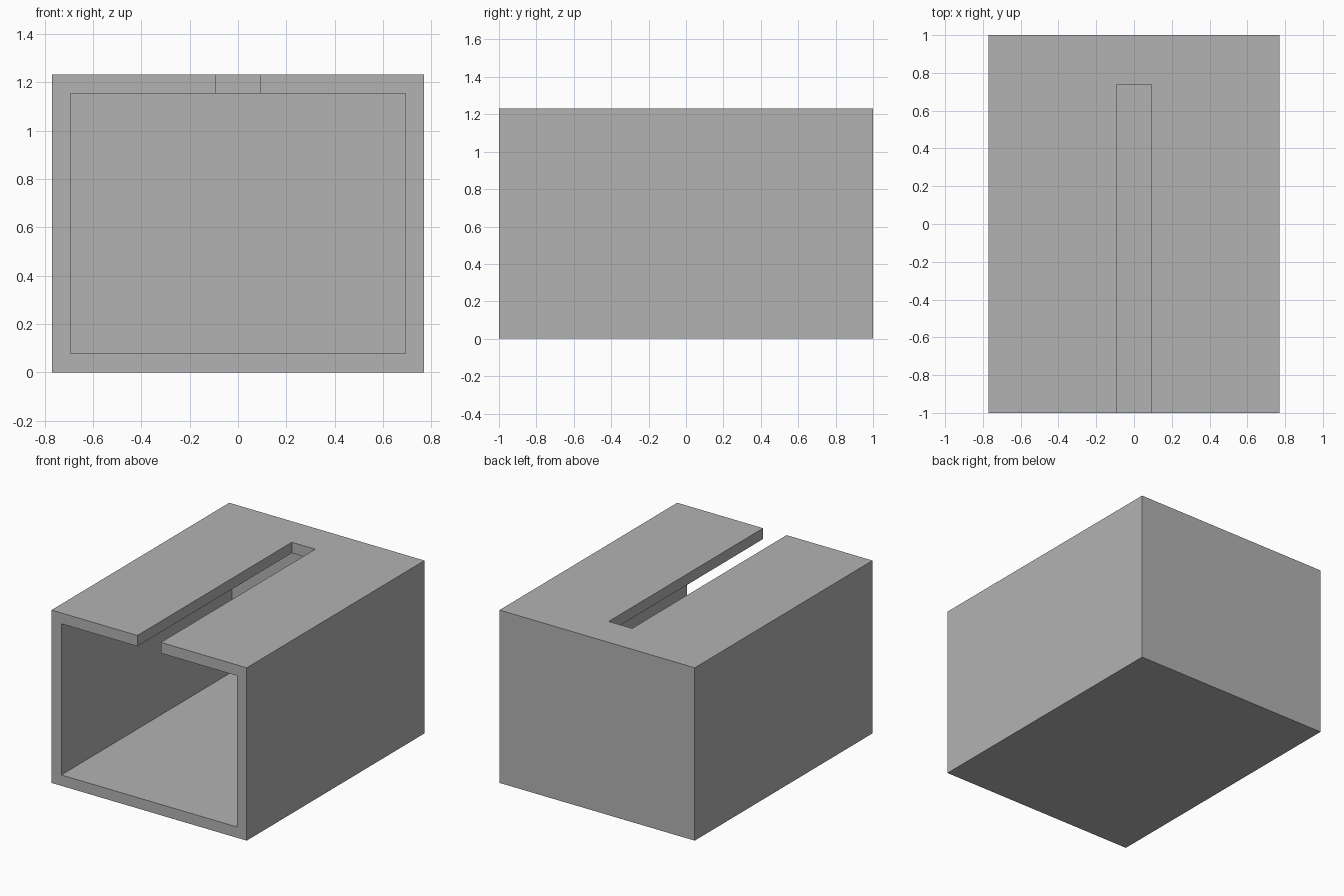
import bpy

default_cube = bpy.data.objects.get("Cube")
if default_cube:
    bpy.data.objects.remove(default_cube, do_unlink=True)

WIDTH, DEPTH, HEIGHT = 1.538, 2.0, 1.231
WALL = 0.077
SLOT_WIDTH, SLOT_END = 0.185, 0.738
HALF_W, HALF_D = WIDTH / 2, DEPTH / 2
OVERSHOOT = 0.2

grey = bpy.data.materials.new("plain_grey")
grey.use_nodes = True
colour = (0.45, 0.45, 0.45, 1)
grey.diffuse_color = colour
grey.node_tree.nodes["Principled BSDF"].inputs["Base Color"].default_value = colour


def box(name, low, high):
    """Axis-aligned box between two corners."""
    centre = [(a + b) / 2 for a, b in zip(low, high)]
    bpy.ops.mesh.primitive_cube_add(size=1, location=centre)
    obj = bpy.context.object
    obj.name = name
    obj.scale = [b - a for a, b in zip(low, high)]
    bpy.ops.object.transform_apply(location=True, rotation=False, scale=True)
    obj.data.materials.append(grey)
    return obj


def cut(target, cutter):
    """Subtract the cutter and discard it."""
    cutter.hide_render = True
    mod = target.modifiers.new(cutter.name, 'BOOLEAN')
    mod.operation = 'DIFFERENCE'
    mod.solver = 'EXACT'
    mod.object = cutter
    bpy.context.view_layer.objects.active = target
    bpy.ops.object.modifier_apply(modifier=mod.name)
    bpy.data.objects.remove(cutter, do_unlink=True)


# Outer housing
housing = box("slotted_housing", (-HALF_W, -HALF_D, 0), (HALF_W, HALF_D, HEIGHT))

# Cavity open at the front, closed at the back
cut(housing, box("cavity_cutter",
                 (-HALF_W + WALL, -HALF_D - OVERSHOOT, WALL),
                 (HALF_W - WALL, HALF_D - WALL, HEIGHT - WALL)))

# Slot through the roof, running in from the front edge
cut(housing, box("slot_cutter",
                 (-SLOT_WIDTH / 2, -HALF_D - OVERSHOOT, HEIGHT / 2),
                 (SLOT_WIDTH / 2, SLOT_END, HEIGHT + OVERSHOOT)))
